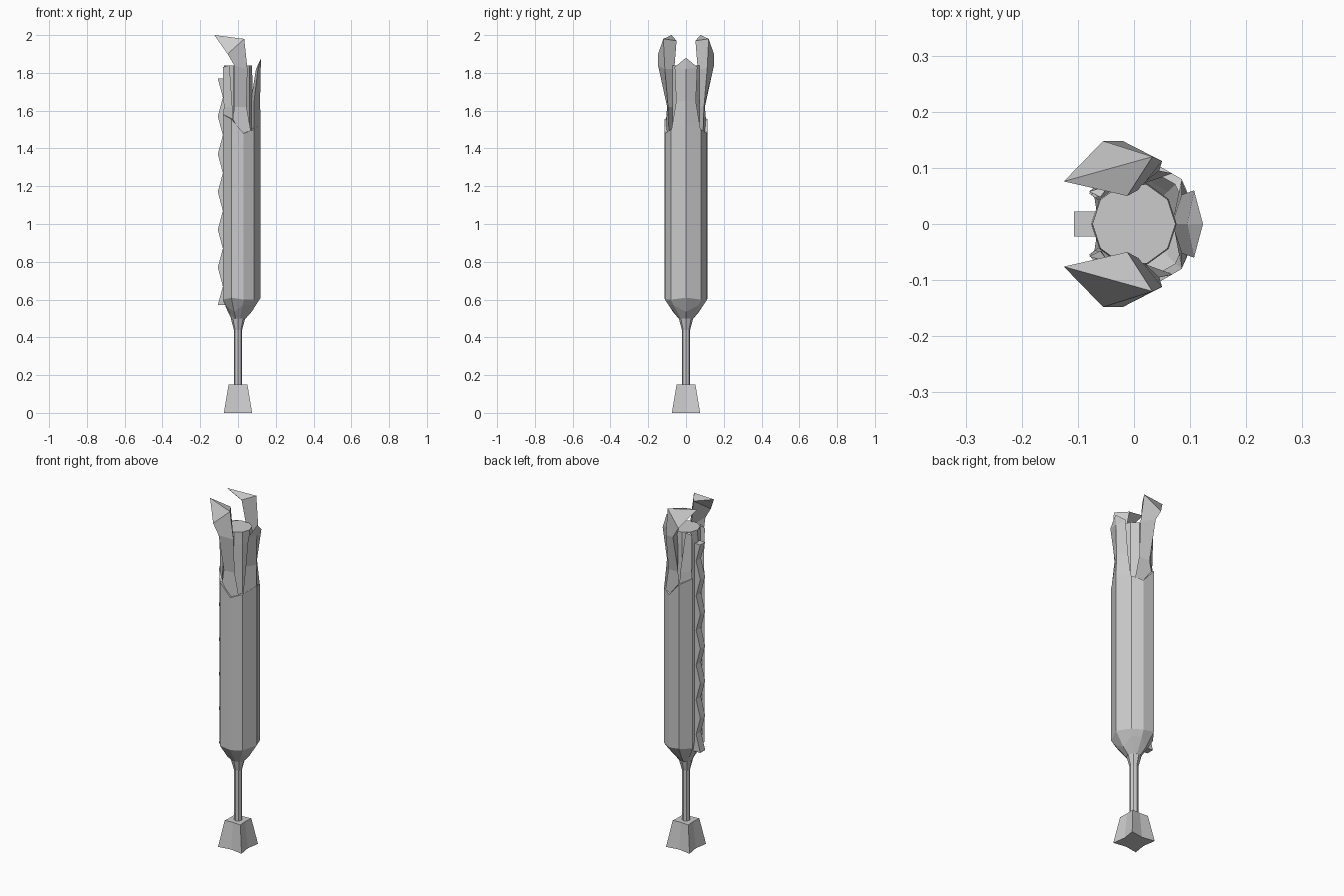
import bpy
from math import cos, sin, pi

if "Cube" in bpy.data.objects:
    bpy.data.objects.remove(bpy.data.objects["Cube"])


def make(name, verts, faces):
    me = bpy.data.meshes.new(name)
    me.from_pydata(verts, [], faces)
    me.update()
    ob = bpy.data.objects.new(name, me)
    bpy.context.collection.objects.link(ob)
    return ob


def loft(name, rings, tip=None):
    """Closed solid through equal-length counter-clockwise rings, optionally ending in a tip."""
    n = len(rings[0])
    verts = [p for r in rings for p in r]
    faces = [tuple(reversed(range(n)))]
    for k in range(len(rings) - 1):
        for i in range(n):
            j = (i + 1) % n
            faces.append((k * n + i, k * n + j, k * n + n + j, k * n + n + i))
    top = (len(rings) - 1) * n
    if tip:
        verts.append(tip)
        faces += [(top + i, top + (i + 1) % n, len(verts) - 1) for i in range(n)]
    else:
        faces.append(tuple(range(top, top + n)))
    return make(name, verts, faces)


def circle(r, z, n):
    return [(r * cos(2 * pi * i / n), r * sin(2 * pi * i / n), z) for i in range(n)]


def mirrored(name, rings, tip=None):
    """Build a part at +y and its twin at -y."""
    loft(name + "_left", rings, tip)
    flip = [[(x, -y, z) for x, y, z in reversed(r)] for r in rings]
    loft(name + "_right", flip, tip and (tip[0], -tip[1], tip[2]))


def pinched_square(h, m, z):
    return [(h, h, z), (0, m, z), (-h, h, z), (-m, 0, z),
            (-h, -h, z), (0, -m, z), (h, -h, z), (m, 0, z)]


# Pommel: flared square block with slightly hollow sides
loft("pommel", [pinched_square(.075, .063, 0), pinched_square(.05, .046, .15)])

# Handle with a flared collar
loft("handle", [circle(r, z, 8) for r, z in ((.022, .14), (.022, .44), (.038, .5))])

# Ten-sided inner core
loft("core", [circle(r, z, 10) for r, z in
              ((.036, .5), (.065, .56), (.076, .62), (.076, 1.77), (.074, 1.84))])

# Outer shell, open along the back: x, y, low z, top z for half the columns
half = [(.12, 0, .61, 1.53), (.085, .08, .6, 1.5), (.03, .112, .6, 1.48),
        (-.035, .115, .61, 1.555), (-.08, .055, .6, 1.58)]
cols = [(x, -y, a, b) for x, y, a, b in reversed(half[1:])] + half
verts = []
for i, (x, y, low, top) in enumerate(cols):
    high = i in (1, 4, 7)
    s, z = (.6, .535) if high else (.82, .57)
    verts += [(x * .34, y * .34, .5), (x * s, y * s, z), (x, y, low), (x, y, top)]
faces = [(4 * i + k, 4 * i + 4 + k, 4 * i + 5 + k, 4 * i + 1 + k)
         for i in range(8) for k in range(3)]
shell = make("shell", verts, faces)
mod = shell.modifiers.new("thickness", "SOLIDIFY")
mod.thickness, mod.offset = .015, -1

# Large side flaps hooking backwards
mirrored("side_flap", [
    [(.07, .09, 1.48), (-.035, .112, 1.48), (.01, .07, 1.48)],
    [(.045, .095, 1.62), (-.02, .1, 1.62), (.01, .068, 1.62)],
    [(.05, .112, 1.82), (-.02, .148, 1.84), (.01, .062, 1.82)],
    [(.033, .12, 1.98), (-.055, .148, 1.9), (-.012, .05, 1.97)]],
    (-.125, .076, 2))

# Small upright rear flaps
mirrored("rear_flap", [
    [(-.03, .112, 1.48), (-.08, .055, 1.48), (-.06, .048, 1.48)],
    [(-.03, .095, 1.62), (-.075, .055, 1.62), (-.058, .048, 1.62)],
    [(-.045, .068, 1.84), (-.08, .058, 1.83), (-.06, .048, 1.84)]])

# Pointed front flap
loft("front_flap", [
    [(.12, 0, 1.48), (.085, .08, 1.48), (.07, 0, 1.48), (.085, -.08, 1.48)],
    [(.117, 0, 1.65), (.085, .052, 1.65), (.068, 0, 1.65), (.085, -.052, 1.65)],
    [(.12, 0, 1.82), (.107, .06, 1.83), (.095, 0, 1.82), (.107, -.06, 1.83)]],
    (.123, 0, 1.88))

# Zigzag ridge running up the back
ridge = []
for i in range(13):
    x = -.107 if i % 2 == 0 else -.08
    z = .57 + .1 * i
    ridge.append([(-.06, -.022, z), (-.06, .022, z), (x, .022, z), (x, -.022, z)])
loft("back_ridge", ridge)
